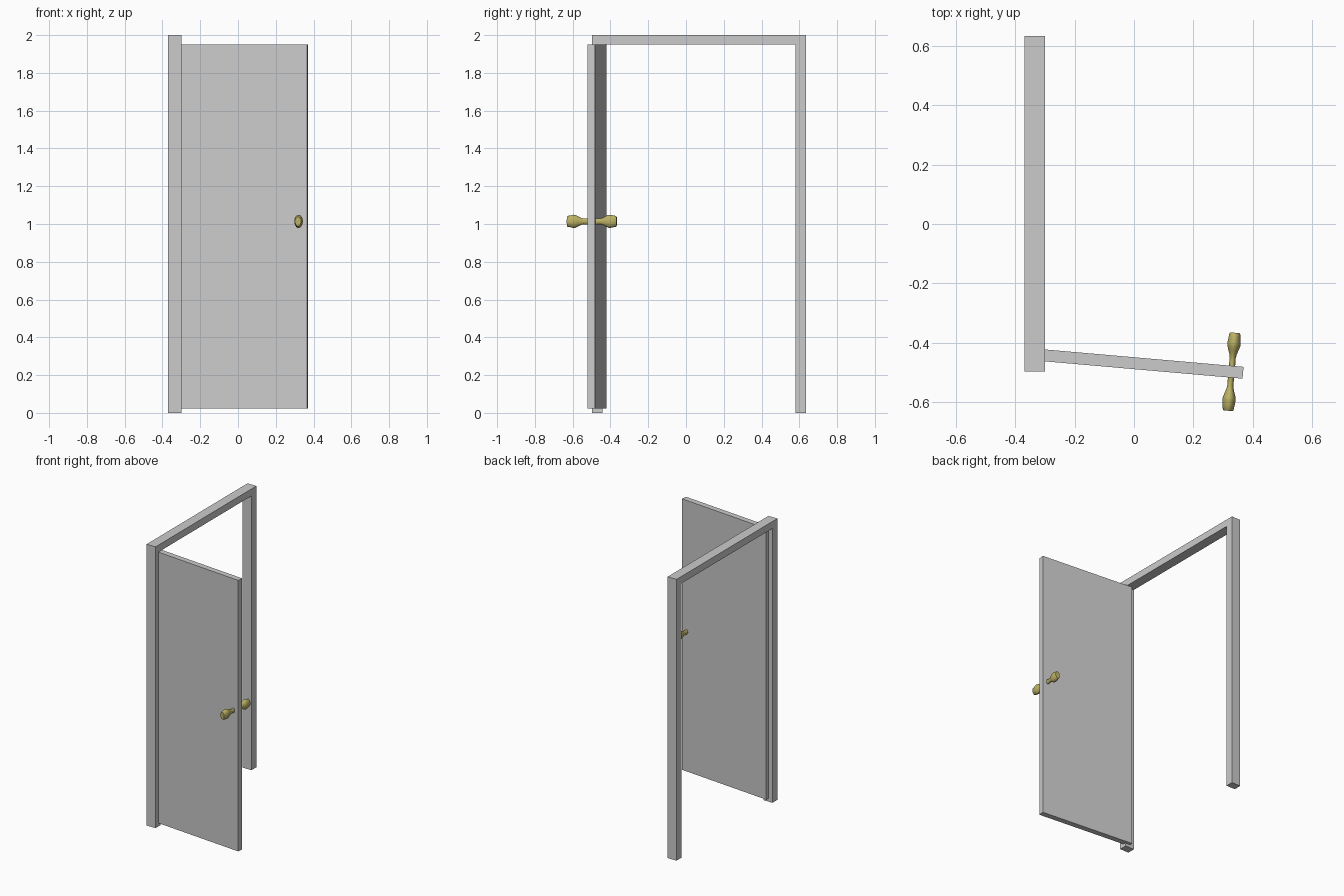
import bpy, bmesh, math
from mathutils import Matrix

if "Cube" in bpy.data.objects:
    bpy.data.objects.remove(bpy.data.objects["Cube"])

# Pose of the open door: origin at the middle of its free edge
DOOR = Matrix.Translation((0.368, -0.502, 0)) @ Matrix.Rotation(math.radians(-5), 4, 'Z')


def finish(name, bm, matrix=Matrix.Identity(4)):
    bmesh.ops.recalc_face_normals(bm, faces=bm.faces)
    me = bpy.data.meshes.new(name)
    bm.to_mesh(me)
    bm.free()
    ob = bpy.data.objects.new(name, me)
    bpy.context.collection.objects.link(ob)
    ob.matrix_world = matrix
    return ob


# Door frame: U-shaped profile extruded through its depth
bm = bmesh.new()
x0, x1 = -0.37, -0.30
y0, y1, w = -0.498, 0.635, 0.055
outline = [(y0, 0), (y0, 2), (y1, 2), (y1, 0), (y1 - w, 0),
           (y1 - w, 1.95), (y0 + w, 1.95), (y0 + w, 0)]
face = bm.faces.new([bm.verts.new((x0, y, z)) for y, z in outline])
ext = bmesh.ops.extrude_face_region(bm, geom=[face], use_keep_orig=True)
bmesh.ops.translate(bm, vec=(x1 - x0, 0, 0),
                    verts=[v for v in ext["geom"] if isinstance(v, bmesh.types.BMVert)])
finish("door_frame", bm)

# Door panel
bm = bmesh.new()
length, thick, zb, zt = 0.708, 0.04, 0.022, 1.949
bmesh.ops.create_cube(bm, size=1)
bmesh.ops.scale(bm, vec=(length, thick, zt - zb), verts=bm.verts)
bmesh.ops.translate(bm, vec=(-length / 2, 0, (zt + zb) / 2), verts=bm.verts)
finish("door_panel", bm, DOOR)

# Knobs: turned profile (distance from door middle, relative radius), oval section
brass = bpy.data.materials.new("brass")
brass.diffuse_color = (0.50, 0.44, 0.13, 1)
brass.use_nodes = True
brass.node_tree.nodes["Principled BSDF"].inputs["Base Color"].default_value = brass.diffuse_color
profile = [(0.015, 0.48), (0.03, 0.46), (0.045, 0.44), (0.058, 0.54),
           (0.074, 0.78), (0.088, 0.97), (0.096, 1.0), (0.113, 0.90), (0.128, 0.82), (0.132, 0.70)]
SIDES = 24
for name, side in (("front_knob", -1), ("back_knob", 1)):
    bm = bmesh.new()
    rings = []
    for d, r in profile:
        rings.append([bm.verts.new((0.0225 * r * math.cos(a), side * d, 0.035 * r * math.sin(a)))
                      for a in (2 * math.pi * i / SIDES for i in range(SIDES))])
    for a, b in zip(rings, rings[1:]):
        for i in range(SIDES):
            j = (i + 1) % SIDES
            bm.faces.new((a[i], a[j], b[j], b[i]))
    bm.faces.new(rings[0])
    bm.faces.new(rings[-1])
    knob = finish(name, bm, DOOR @ Matrix.Translation((-0.039, 0, 1.014)))
    knob.data.materials.append(brass)
    bpy.ops.object.select_all(action='DESELECT')
    knob.select_set(True)
    bpy.context.view_layer.objects.active = knob
    bpy.ops.object.shade_smooth_by_angle(angle=math.radians(40))
